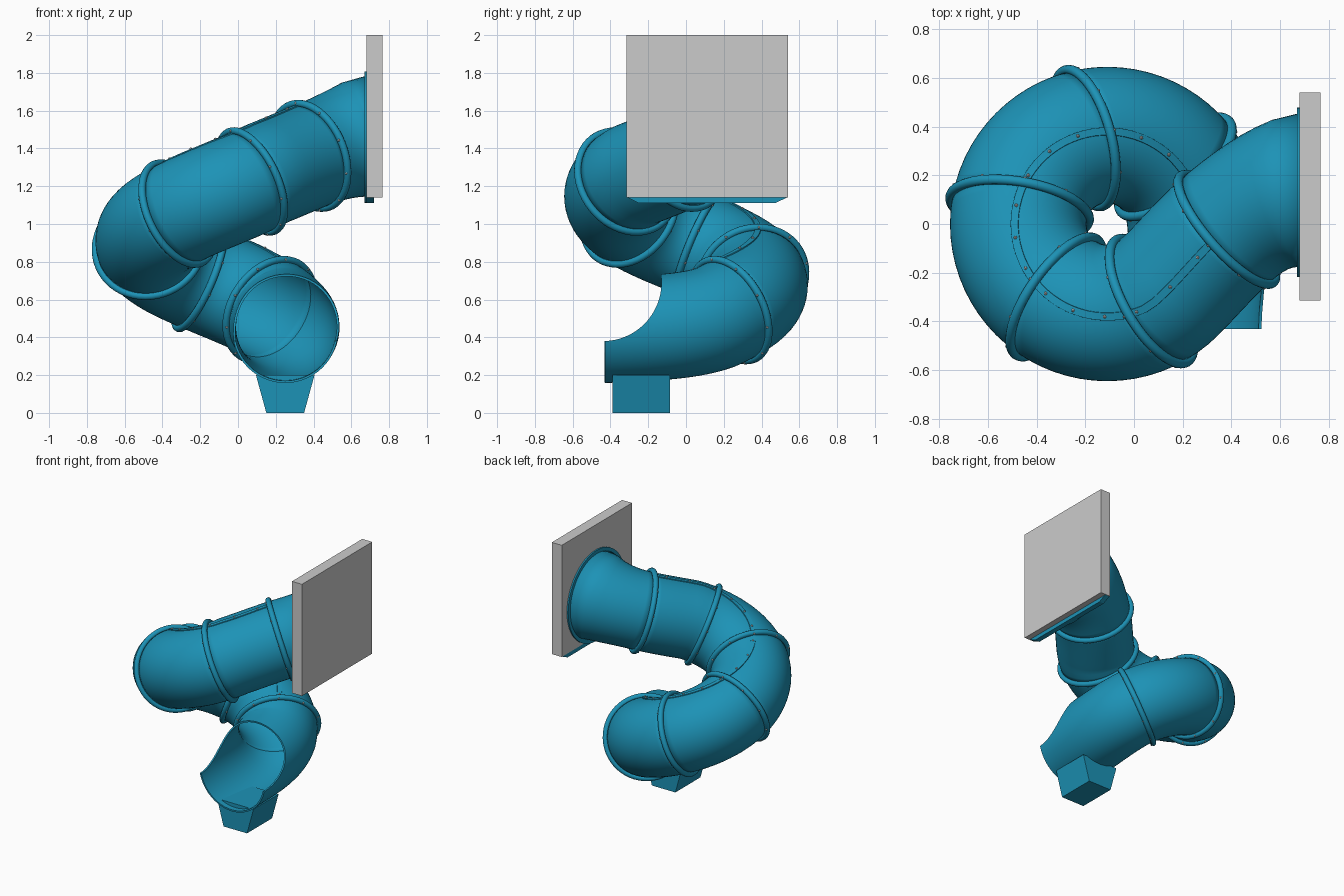
import bpy, bmesh
from math import cos, sin, pi, radians
from mathutils import Vector, Matrix

if "Cube" in bpy.data.objects:
    bpy.data.objects.remove(bpy.data.objects["Cube"])

teal = bpy.data.materials.new("teal_plastic")
teal.diffuse_color = (0.012, 0.29, 0.47, 1)
teal.use_nodes = True
teal.node_tree.nodes["Principled BSDF"].inputs["Base Color"].default_value = teal.diffuse_color
R, SIDES = 0.28, 56


def finish(ob, name, mat=teal, smooth=True):
    ob.name = name
    if mat:
        ob.data.materials.append(mat)
    bpy.ops.object.select_all(action='DESELECT')
    ob.select_set(True)
    bpy.context.view_layer.objects.active = ob
    if smooth:
        bpy.ops.object.shade_smooth_by_angle(angle=radians(35))
    return ob


def from_bmesh(bm, name, **kw):
    me = bpy.data.meshes.new(name)
    bm.to_mesh(me)
    bm.free()
    ob = bpy.data.objects.new(name, me)
    bpy.context.collection.objects.link(ob)
    return finish(ob, name, **kw)


def bezier(a, b, c, d, n):
    a, b, c, d = map(Vector, (a, b, c, d))
    return [a*(1-t)**3 + b*3*t*(1-t)**2 + c*3*t*t*(1-t) + d*t**3
            for t in (i/n for i in range(n + 1))]


def helix(deg):
    a = radians(deg)
    return Vector((-0.11 + 0.365*cos(a), 0.365*sin(a), 1.22 + 0.00262*(deg + 62)))


# Centre line: entry bend, coil, exit bend
path = bezier((0.68, 0.13, 1.46), (0.45, 0.10, 1.40), (0.29, -0.116, 1.32), helix(-45), 16)
path += [helix(d) for d in range(-50, -336, -5)]
path += bezier(helix(-335), (0.28, 0.0, 0.45), (0.25, -0.25, 0.447), (0.25, -0.43, 0.438), 16)[1:]
LAST = len(path) - 1


def frame(i):
    if i == 0:
        t = Vector((-1, 0, 0))
    elif i == LAST:
        t = Vector((0, -1, 0))
    else:
        t = (path[i+1] - path[i-1]).normalized()
    s = t.cross(Vector((0, 0, 1))).normalized()
    return t, s, s.cross(t)


def tube(i0, i1, name):
    bm = bmesh.new()
    rows = []
    for i in range(i0, i1 + 1):
        t, s, u = frame(i)
        r = R + 0.045*max(0, 1 - i/7)**2
        rows.append([bm.verts.new(path[i] + (s*cos(2*pi*k/SIDES) + u*sin(2*pi*k/SIDES))*r)
                     for k in range(SIDES)])
    for a, b in zip(rows, rows[1:]):
        for k in range(SIDES):
            m = (k + 1) % SIDES
            bm.faces.new((a[k], b[k], b[m], a[m]))
    ob = from_bmesh(bm, name)
    mod = ob.modifiers.new("wall_thickness", 'SOLIDIFY')
    mod.thickness, mod.offset = 0.012, -1
    bpy.ops.object.modifier_apply(modifier=mod.name)
    return ob


# Tube sections between the joints
joints = [8] + [16 + (-45 - d)//5 for d in (-60, -125, -190, -255, -320)]
tube(0, joints[0], "flared_entry")
for n, (a, b) in enumerate(zip(joints, joints[1:])):
    tube(a, b, f"coil_section_{n + 1}")
chute = tube(joints[-1], LAST, "exit_chute")

# Curved cut-away over the exit
bpy.ops.mesh.primitive_cylinder_add(vertices=96, radius=0.31, depth=0.9,
                                    location=(0.25, -0.44, 0.69), rotation=(0, pi/2, 0))
cutter = bpy.context.object
cutter.hide_render = True
mod = chute.modifiers.new("cut", 'BOOLEAN')
mod.operation, mod.object, mod.solver = 'DIFFERENCE', cutter, 'EXACT'
bpy.context.view_layer.objects.active = chute
bpy.ops.object.modifier_apply(modifier=mod.name)
bpy.data.objects.remove(cutter)
finish(chute, "exit_chute", mat=None)

# Joint rings and bolts
bolts = bmesh.new()


def bolt(p):
    bmesh.ops.create_icosphere(bolts, subdivisions=1, radius=0.008, matrix=Matrix.Translation(p))


for n, i in enumerate(joints):
    t, s, u = frame(i)
    rot = Matrix((s, u, -t)).transposed().to_euler()
    bpy.ops.mesh.primitive_torus_add(major_segments=SIDES, minor_segments=12, major_radius=0.289,
                                     minor_radius=0.02, location=path[i], rotation=rot)
    finish(bpy.context.object, f"joint_ring_{n + 1}")
    for k in range(10):
        a = 2*pi*(k + 0.5)/10
        bolt(path[i] + (s*cos(a) + u*sin(a))*0.296 + t*0.016)

# Seam strip along the top of the tube
bm = bmesh.new()
rows = []
for i in range(joints[0], joints[-1] + 1):
    t, s, u = frame(i)
    rows.append([bm.verts.new(path[i] + s*x + u*h) for x, h in
                 ((-0.018, 0.272), (-0.016, 0.285), (0.016, 0.285), (0.018, 0.272))])
    if (i - joints[0]) % 4 == 2:
        bolt(path[i] + u*0.286)
for a, b in zip(rows, rows[1:]):
    for k in range(4):
        m = (k + 1) % 4
        bm.faces.new((a[k], a[m], b[m], b[k]))
bm.faces.new(rows[0])
bm.faces.new(rows[-1])
bmesh.ops.recalc_face_normals(bm, faces=bm.faces)
from_bmesh(bm, "top_seam")
from_bmesh(bolts, "bolts", mat=None)

# Entry flange and wall panel
bpy.ops.mesh.primitive_cylinder_add(vertices=64, radius=0.348, depth=0.016,
                                    location=(0.677, 0.13, 1.46), rotation=(0, pi/2, 0))
finish(bpy.context.object, "entry_flange")
bpy.ops.mesh.primitive_cube_add(size=1, location=(0.7225, 0.113, 1.57))
panel = bpy.context.object
panel.scale = (0.085, 0.855, 0.86)
finish(panel, "wall_panel", mat=None, smooth=False)


def prism(lo, hi, name):
    # Tapered block from two rectangles (x0, x1, y0, y1, z)
    bm = bmesh.new()
    a, b = [[bm.verts.new(p) for p in ((x0, y0, z), (x1, y0, z), (x1, y1, z), (x0, y1, z))]
            for x0, x1, y0, y1, z in (lo, hi)]
    bm.faces.new(a[::-1])
    bm.faces.new(b)
    for k in range(4):
        m = (k + 1) % 4
        bm.faces.new((a[k], a[m], b[m], b[k]))
    from_bmesh(bm, name, smooth=False)


# Lip under the panel and the ground foot
prism((0.68, 0.72, -0.25, 0.47, 1.11), (0.68, 0.72, -0.31, 0.535, 1.14), "panel_lip")
prism((0.15, 0.35, -0.39, -0.085, 0), (0.095, 0.405, -0.39, -0.085, 0.2), "support_foot")
